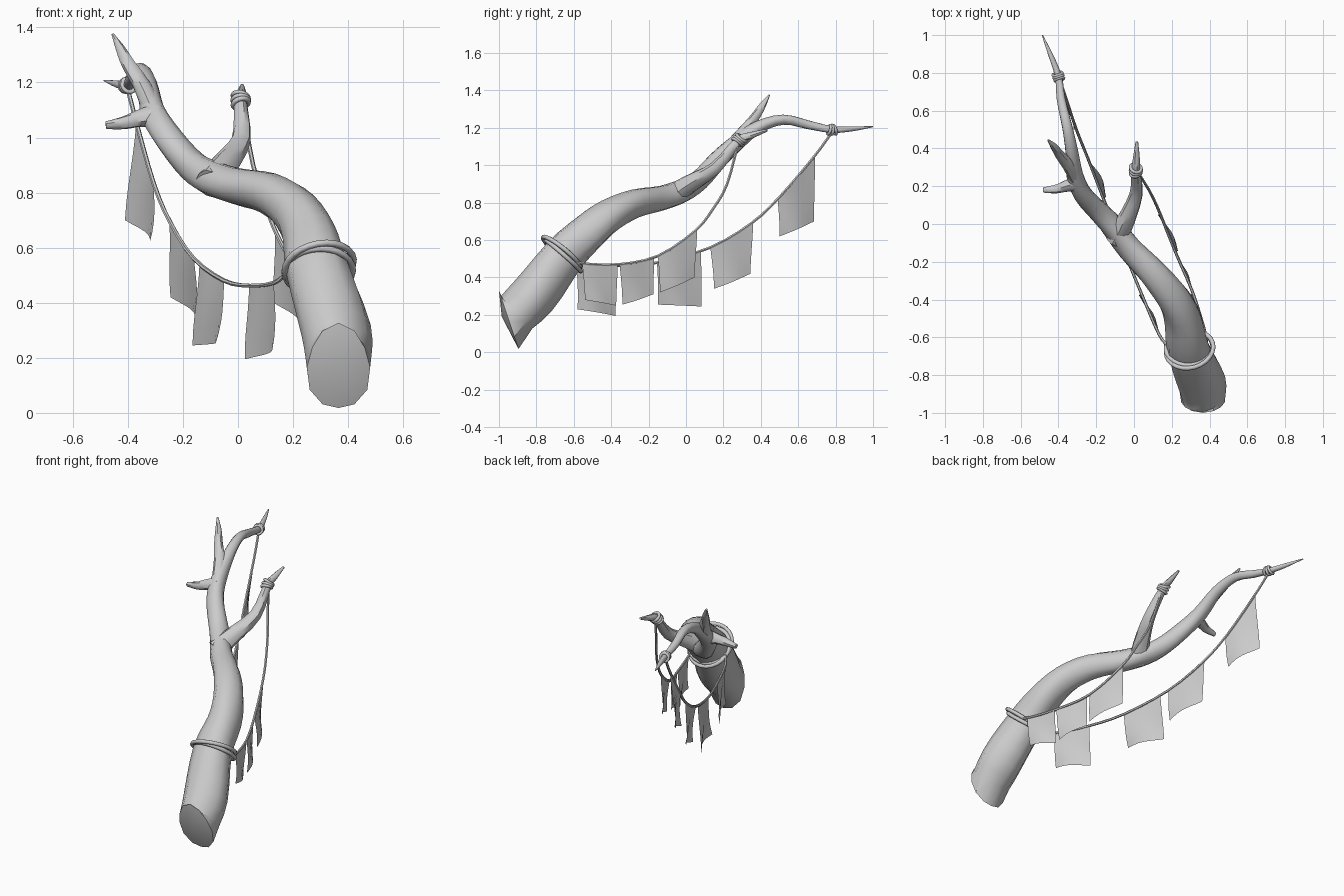
import bpy, bmesh, math
from mathutils import Vector as V

if "Cube" in bpy.data.objects:
    bpy.data.objects.remove(bpy.data.objects["Cube"])


def spline(pts, sub):
    """Catmull-Rom through (x, y, z, r) points."""
    p = [V(q) for q in pts]
    p = [2 * p[0] - p[1]] + p + [2 * p[-1] - p[-2]]
    out = []
    for a, b, c, d in zip(p, p[1:], p[2:], p[3:]):
        for i in range(sub):
            t = i / sub
            out.append(0.5 * (2 * b + (c - a) * t + (2 * a - 5 * b + 4 * c - d) * t * t
                              + (3 * b - a - 3 * c + d) * t ** 3))
    return out + [p[-2]]


def finish(bm, name, angle):
    bmesh.ops.recalc_face_normals(bm, faces=bm.faces)
    me = bpy.data.meshes.new(name)
    bm.to_mesh(me)
    bm.free()
    ob = bpy.data.objects.new(name, me)
    bpy.context.collection.objects.link(ob)
    bpy.ops.object.select_all(action='DESELECT')
    ob.select_set(True)
    bpy.context.view_layer.objects.active = ob
    bpy.ops.object.shade_smooth_by_angle(angle=math.radians(angle))
    return ob


def tube(name, pts, sides=10, sub=3, lump=0.0, cut=None):
    """Tapered tube; cut = (normal, stretch, cap point) shapes the sawn start."""
    path = spline(pts, sub)
    c = [q.to_3d() for q in path]
    span = (c[-1] - c[0]).normalized()
    ref = V((1, 0, 0)) if abs(span.x) < 0.8 else V((0, 0, 1))
    bm = bmesh.new()
    rings = []
    for i, q in enumerate(path):
        t = (c[min(i + 1, len(c) - 1)] - c[max(i - 1, 0)]).normalized()
        stretch = 1
        if cut and i == 0:
            t, stretch = V(cut[0]).normalized(), cut[1]
        u = (ref - t * ref.dot(t)).normalized()
        v = t.cross(u) * stretch
        ring = []
        for k in range(sides):
            a = 2 * math.pi * k / sides
            r = max(q.w, 0.001) * (1 + lump * math.sin(3 * a + 0.6 * i))
            ring.append(bm.verts.new(c[i] + r * (u * math.cos(a) + v * math.sin(a))))
        rings.append(ring)
    for A, B in zip(rings, rings[1:]):
        for k in range(sides):
            j = (k + 1) % sides
            bm.faces.new((A[k], A[j], B[j], B[k]))
    for ring, tip in ((rings[0], V(cut[2]) if cut else c[0]), (rings[-1], c[-1])):
        m = bm.verts.new(tip)
        for k in range(sides):
            bm.faces.new((ring[k], ring[(k + 1) % sides], m))
    return finish(bm, name, 40)


def rope_ring(name, center, axis, major, minor):
    bpy.ops.mesh.primitive_torus_add(major_segments=24, minor_segments=8,
                                     major_radius=major, minor_radius=minor, location=center)
    ob = bpy.context.object
    ob.name = name
    ob.rotation_euler = V(axis).to_track_quat('Z', 'Y').to_euler()
    bpy.ops.object.shade_smooth()


def flag(name, a, b, c, d, wave):
    """Cloth sheet: top corners a, b and bottom corners d (under a), c (under b)."""
    a, b, c, d = V(a), V(b), V(c), V(d)
    n = (b - a).cross(V((0, 0, 1))).normalized()
    N = 6
    bm = bmesh.new()
    g = []
    for i in range(N + 1):
        s = i / N
        row = []
        for k in range(N + 1):
            t = k / N
            p = a.lerp(b, s).lerp(d.lerp(c, s), t)
            p += n * wave * t * math.sin(math.pi * (1.3 * s + 0.7 * t))
            p.z -= 0.012 * math.sin(math.pi * s) * (1 - t)
            row.append(bm.verts.new(p))
        g.append(row)
    for i in range(N):
        for k in range(N):
            bm.faces.new((g[i][k], g[i + 1][k], g[i + 1][k + 1], g[i][k + 1]))
    finish(bm, name, 60)


# Trunk running into the longest branch, with a slanted sawn base
tube("trunk", [
    (.365, -.945, .165, .115), (.35, -.82, .30, .128), (.29, -.66, .515, .113),
    (.265, -.52, .64, .10), (.21, -.40, .735, .088), (.11, -.27, .80, .076),
    (-.02, -.13, .825, .066), (-.11, -.02, .86, .062), (-.19, .07, .92, .055),
    (-.27, .16, 1.02, .05), (-.31, .25, 1.10, .045), (-.33, .38, 1.20, .034),
    (-.355, .52, 1.245, .027), (-.385, .66, 1.215, .023), (-.40, .78, 1.19, .018),
    (-.44, .89, 1.195, .013), (-.485, 1.0, 1.207, .003)],
    sides=12, lump=.05, cut=((0, .95, .32), 1.42, (.37, -.985, .19)))

# Side branches
tube("right_branch", [
    (-.10, -.08, .83, .06), (-.05, .01, .895, .05), (.012, .16, .99, .035),
    (.01, .28, 1.13, .023), (.012, .35, 1.16, .018), (.015, .435, 1.188, .007)], lump=.05)
tube("upper_twig", [
    (-.30, .23, 1.08, .042), (-.345, .31, 1.18, .034), (-.395, .37, 1.26, .025),
    (-.425, .41, 1.32, .018), (-.455, .445, 1.375, .005)], lump=.05)
tube("left_twig", [
    (-.29, .22, 1.08, .045), (-.36, .20, 1.068, .031),
    (-.41, .185, 1.055, .024), (-.48, .18, 1.045, .014)], lump=.05)

# Rope wound round trunk and tied at the branch tips
rope_ring("trunk_wrap", (.295, -.665, .535), (-.18, .62, .76), .127, .012)
rope_ring("trunk_wrap", (.293, -.655, .515), (-.05, .66, .75), .124, .012)
for i in range(3):
    o = (i - 1) * .016
    rope_ring("right_knot", (.01, .285 + o * .7, 1.135 + o * .7), (.25 * (i - 1), .6, .8), .029, .009)
    rope_ring("far_knot", (-.40 - o * .3, .78 + o * .9, 1.19), (-.3, 1, .3 * (i - 1)), .025, .008)

# Hanging ropes
R = .008
tube("left_garland_rope", [p + (R,) for p in [
    (-.40, .78, 1.175), (-.365, .68, 1.04), (-.305, .50, .83), (-.245, .35, .69),
    (-.16, .13, .56), (-.05, -.15, .48), (.04, -.37, .462), (.13, -.58, .472), (.18, -.65, .51)]], sides=6)
tube("right_garland_rope", [p + (R,) for p in [
    (.015, .28, 1.12), (.055, .22, .90), (.095, .15, .775), (.14, .05, .65),
    (.22, -.15, .515), (.31, -.36, .47), (.37, -.55, .475), (.385, -.62, .50)]], sides=6)

# Cloth flags
for f in [
    ((-.37, .69, 1.05), (-.305, .49, .82), (-.32, .50, .62), (-.395, .69, .70)),
    ((-.25, .36, .70), (-.16, .13, .56), (-.155, .15, .34), (-.23, .35, .42)),
    ((-.14, .08, .54), (-.05, -.155, .48), (-.08, -.15, .255), (-.15, .09, .245)),
    ((.04, -.37, .465), (.13, -.585, .475), (.125, -.58, .23), (.04, -.37, .195))]:
    flag("left_garland_flag", *f, .02)
for f in [
    ((.135, .06, .655), (.22, -.15, .515), (.23, -.14, .32), (.14, .05, .40)),
    ((.225, -.17, .51), (.31, -.355, .47), (.30, -.34, .255), (.235, -.17, .31)),
    ((.315, -.365, .47), (.37, -.555, .475), (.36, -.54, .28), (.31, -.37, .25))]:
    flag("right_garland_flag", *f, .015)
